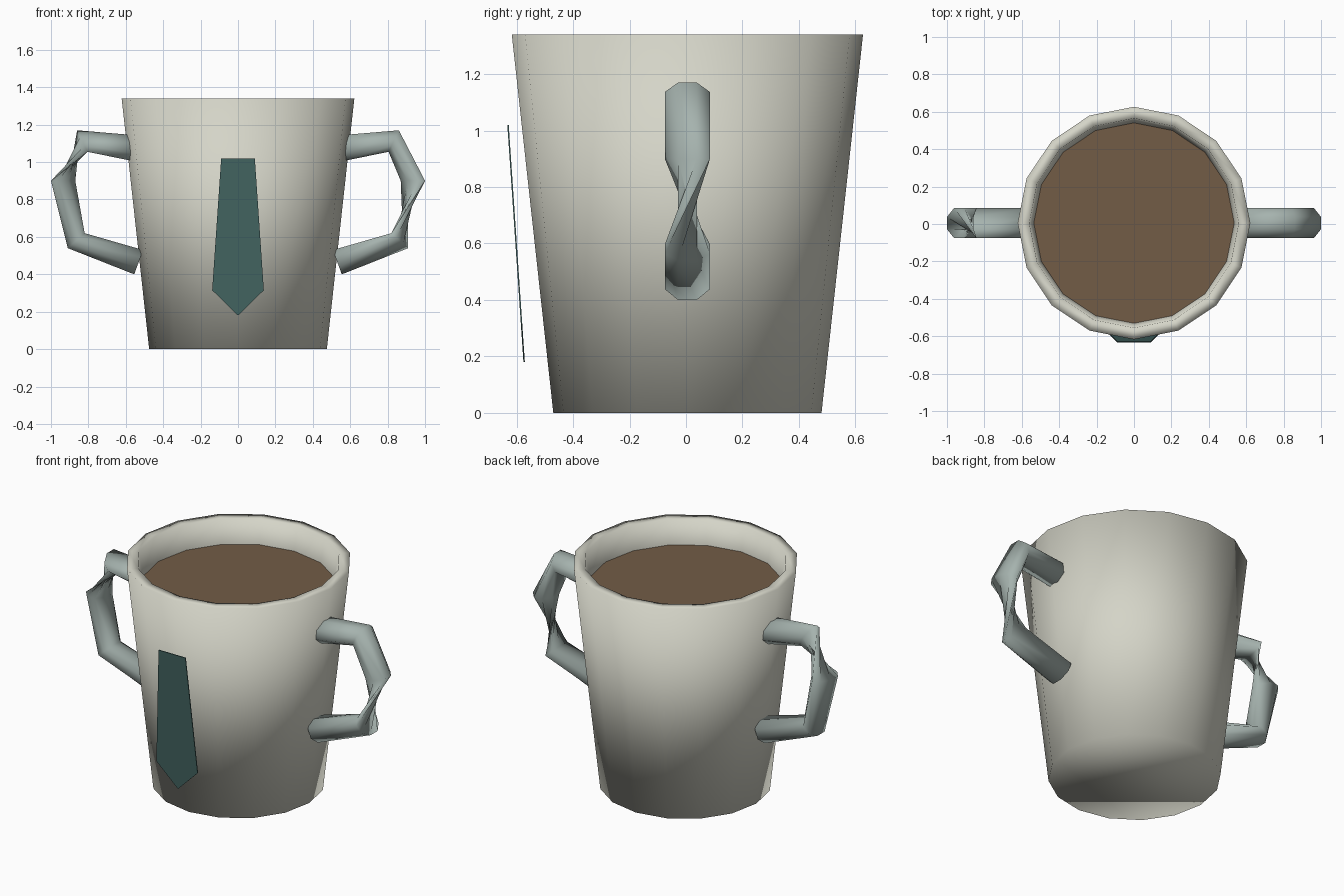
import bpy, math

if "Cube" in bpy.data.objects:
    bpy.data.objects.remove(bpy.data.objects["Cube"])

CY = 0.005   # cup axis sits slightly behind the origin
SIDES = 16


def material(name, rgb):
    m = bpy.data.materials.new(name)
    m.diffuse_color = (*rgb, 1)
    m.use_nodes = True
    m.node_tree.nodes["Principled BSDF"].inputs["Base Color"].default_value = m.diffuse_color
    return m


def add_mesh(name, verts, faces, mat, smooth=True):
    me = bpy.data.meshes.new(name)
    me.from_pydata(verts, [], faces)
    me.materials.append(mat)
    me.update()
    for p in me.polygons:
        p.use_smooth = smooth
    ob = bpy.data.objects.new(name, me)
    bpy.context.collection.objects.link(ob)
    return ob


def loft(name, rings, mat):
    """Skin equal-sized vertex rings and cap both ends."""
    n = len(rings[0])
    verts = [v for ring in rings for v in ring]
    faces = [(r * n + i, r * n + (i + 1) % n, (r + 1) * n + (i + 1) % n, (r + 1) * n + i)
             for r in range(len(rings) - 1) for i in range(n)]
    faces.append(tuple(reversed(range(n))))
    faces.append(tuple(range(len(verts) - n, len(verts))))
    return add_mesh(name, verts, faces, mat)


def circle(r, z):
    return [(r * math.cos(2 * math.pi * i / SIDES),
             CY + r * math.sin(2 * math.pi * i / SIDES), z) for i in range(SIDES)]


ceramic = material("warm_white", (0.66, 0.66, 0.575))
grey = material("grey_green", (0.38, 0.45, 0.425))
teal = material("dark_teal", (0.058, 0.133, 0.125))
brown = material("cocoa_brown", (0.171, 0.107, 0.061))

# Cup: tapered outer wall, flat rim, inner wall and floor
loft("cup", [circle(r, z) for r, z in
             [(0.475, 0), (0.622, 1.34), (0.56, 1.34), (0.535, 1.19), (0.42, 0.08)]], ceramic)

# Drink surface
add_mesh("drink", circle(0.537, 1.195), [tuple(range(SIDES))], brown, False)

# Handles: octagonal tubes through mitred rings (outer x, z, inner x, z)
SECTIONS = [(0.565, 1.145, 0.56, 1.005), (0.86, 1.17, 0.805, 1.055),
            (1.0, 0.90, 0.87, 0.90), (0.91, 0.54, 0.82, 0.62),
            (0.555, 0.40, 0.507, 0.53)]


def handle(name, side, twisted_from):
    rings = []
    for k, (ox, oz, ix, iz) in enumerate(SECTIONS):
        turn = -3 if k >= twisted_from else 0   # the tube twists at one section
        ring = []
        for i in range(8):
            a = (i + turn + 0.5) * math.pi / 4
            c = math.cos(a) / math.cos(math.pi / 8)
            s = math.sin(a) / math.cos(math.pi / 8)
            x = (ox + ix) / 2 + c * (ox - ix) / 2
            z = (oz + iz) / 2 + c * (oz - iz) / 2
            ring.append((side * x, CY + side * 0.08 * s, z))
        rings.append(ring)
    return loft(name, rings, grey)


handle("right_handle", 1, 3)
handle("left_handle", -1, 2)

# Necktie plate hanging in front of the cup
outline = [(-0.09, 1.02), (-0.138, 0.315), (0, 0.18), (0.138, 0.315), (0.09, 1.02)]
tie = add_mesh("necktie", [(x, -0.561 - 0.068 * z, z) for x, z in outline],
               [tuple(range(5))], teal, False)
thick = tie.modifiers.new("thickness", 'SOLIDIFY')
thick.thickness = 0.005
thick.offset = 0
